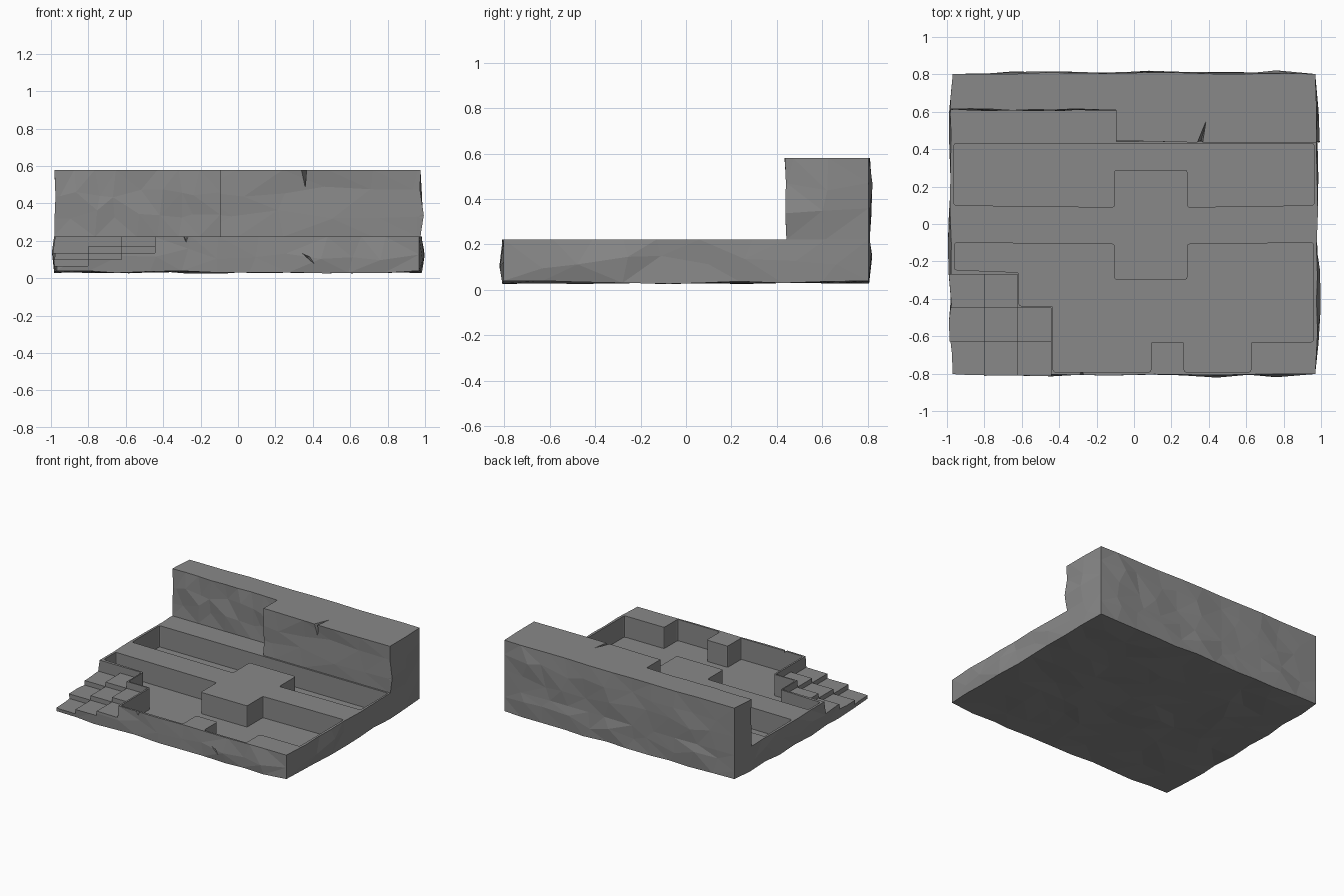
import bpy, bmesh, random
from mathutils import Vector

random.seed(7)
if "Cube" in bpy.data.objects:
    bpy.data.objects.remove(bpy.data.objects["Cube"], do_unlink=True)

stone = bpy.data.materials.new("grey stone")
stone.use_nodes = True
GREY = (0.25, 0.25, 0.25, 1)
stone.diffuse_color = GREY
stone.node_tree.nodes["Principled BSDF"].inputs["Base Color"].default_value = GREY

FLOOR, DECK, TOP = 0.06, 0.222, 0.58


def to_object(name, bm):
    bmesh.ops.recalc_face_normals(bm, faces=bm.faces)
    mesh = bpy.data.meshes.new(name)
    bm.to_mesh(mesh)
    bm.free()
    obj = bpy.data.objects.new(name, mesh)
    bpy.context.collection.objects.link(obj)
    mesh.materials.append(stone)
    return obj


def box_bm(lo, hi):
    bm = bmesh.new()
    bmesh.ops.create_cube(bm, size=1)
    lo, hi = Vector(lo), Vector(hi)
    for v in bm.verts:
        v.co = (lo + hi) / 2 + v.co * (hi - lo)
    return bm


def slice_bm(bm, axis, places):
    normal = [0, 0, 0]
    normal[axis] = 1
    for p in places:
        point = [0, 0, 0]
        point[axis] = p
        geom = bm.verts[:] + bm.edges[:] + bm.faces[:]
        bmesh.ops.bisect_plane(bm, geom=geom, plane_co=point, plane_no=normal)


def steps(a, b, n):
    return [a + (b - a) * i / n for i in range(1, n)]


def prism(name, outline, z0, z1, round_by=0.012):
    """Upright prism with slightly eased vertical corners."""
    bm = bmesh.new()
    face = bm.faces.new([bm.verts.new((x, y, z0)) for x, y in outline])
    out = bmesh.ops.extrude_face_region(bm, geom=[face])
    for v in out["geom"]:
        if isinstance(v, bmesh.types.BMVert):
            v.co.z = z1
    upright = [e for e in bm.edges if abs(e.verts[0].co.z - e.verts[1].co.z) > 0.01]
    bmesh.ops.bevel(bm, geom=upright, offset=round_by, segments=2, profile=0.5, affect='EDGES')
    return to_object(name, bm)


def hull(name, points):
    bm = bmesh.new()
    for p in points:
        bm.verts.new(p)
    bmesh.ops.convex_hull(bm, input=bm.verts)
    return to_object(name, bm)


def carve(body, cutter):
    mod = body.modifiers.new("carve", 'BOOLEAN')
    mod.operation, mod.solver, mod.object = 'DIFFERENCE', 'EXACT', cutter
    bpy.context.view_layer.objects.active = body
    bpy.ops.object.modifier_apply(modifier=mod.name)
    bpy.data.objects.remove(cutter, do_unlink=True)


# Rough stone block: sliced into a grid, then its sides and underside are jittered
HX, HY, Z0 = 0.975, 0.802, 0.04
bm = box_bm((-HX, -HY, Z0), (HX, HY, TOP))
slice_bm(bm, 0, steps(-HX, HX, 11))
slice_bm(bm, 1, steps(-HY, HY, 9))
slice_bm(bm, 2, [0.13, DECK, 0.34, 0.46])
for v in bm.verts:
    x, y, z = v.co
    on_x, on_y = abs(x) > HX - 0.001, abs(y) > HY - 0.001
    on_top, on_base = z > TOP - 0.001, z < Z0 + 0.001
    bulge = 0.4 if on_top or on_base or abs(z - DECK) < 0.01 else 1
    if on_x and on_y:
        v.co.x -= 0.006 * (1 if x > 0 else -1)
    elif on_x:
        v.co.x += random.uniform(-0.002, 0.022) * bulge * (1 if x > 0 else -1)
    elif on_y:
        v.co.y += random.uniform(-0.002, 0.020) * bulge * (1 if y > 0 else -1)
    if on_base:
        v.co.z -= 0 if on_x and on_y else random.uniform(0, 0.014)
        if (Vector((x, y)) - Vector((-0.7, 0.17))).length < 0.1:
            v.co.z = 0
    elif not on_top and abs(z - DECK) > 0.01:
        v.co.z += random.uniform(-0.035, 0.035)
    if not on_x:
        v.co.x += random.uniform(-0.04, 0.04)
    if not on_y:
        v.co.y += random.uniform(-0.04, 0.04)
bmesh.ops.triangulate(bm, faces=bm.faces)
body = to_object("stone_terrain", bm)


# Space above the deck, with a rough face left on the thick and thin walls
def wall_cutter(x0, x1, y1):
    bm = box_bm((x0, -1.2, DECK), (x1, y1, 0.8))
    slice_bm(bm, 0, steps(x0, x1, 10))
    slice_bm(bm, 2, [0.34, 0.46, TOP])
    for v in bm.verts:
        if v.co.y > 0 and v.co.z > DECK + 0.01:
            v.co.y += random.uniform(-0.009, 0.007)
            if v.co.z < 0.5 and x0 + 0.01 < v.co.x < x1 - 0.01:
                v.co.x += random.uniform(-0.04, 0.04)
                v.co.z += random.uniform(-0.03, 0.03)
    bmesh.ops.triangulate(bm, faces=bm.faces)
    return to_object("wall_cutter", bm)


carve(body, wall_cutter(-1.2, 1.2, 0.442))
carve(body, wall_cutter(-1.21, -0.095, 0.612))

# Sunken channels either side of the cross-shaped walkway
P0, P1 = -0.105, 0.285
carve(body, prism("back_channel", [
    (-0.963, 0.43), (-0.963, 0.1), (P0, 0.09), (P0, 0.29),
    (P1, 0.29), (P1, 0.09), (0.963, 0.1), (0.963, 0.43)], FLOOR, 0.3))
carve(body, prism("front_channel", [
    (-0.96, -0.1), (-0.96, -0.245), (-0.615, -0.258), (-0.615, -0.438),
    (-0.432, -0.438), (-0.432, -0.792), (0.09, -0.792), (0.09, -0.63),
    (0.268, -0.63), (0.268, -0.792), (0.625, -0.792), (0.625, -0.63),
    (0.96, -0.63), (0.96, -0.1), (P1, -0.108), (P1, -0.298),
    (P0, -0.298), (P0, -0.108)], FLOOR, 0.3))

# Corner stairs: each tread is one level higher per cell away from the corner
CELL = 0.179
for i in range(3):
    for j in range(3):
        if i + j < 4:
            x1, y1 = -0.982 + CELL * (i + 1), -0.806 + CELL * (j + 1)
            z = 0.065 + 0.035 * (i + j)
            carve(body, to_object("tread_cutter", box_bm((-1.2, -1.2, z), (x1, y1, 0.4))))

# Cracks and chips
carve(body, hull("wall_crack", [(0.325, 0.41, 0.6), (0.365, 0.41, 0.6),
                                (0.39, 0.57, 0.6), (0.35, 0.41, 0.45)]))
carve(body, hull("rim_notch", [(-0.31, -0.84, 0.235), (-0.25, -0.84, 0.235),
                               (-0.275, -0.84, 0.15), (-0.28, -0.77, 0.235)]))
carve(body, hull("front_crack", [(0.29, -0.84, 0.18), (0.46, -0.84, 0.03),
                                 (0.40, -0.84, 0.12), (0.37, -0.80, 0.11)]))
carve(body, hull("corner_chip", [(-1.03, 0.75, 0.6), (-0.93, 0.85, 0.6),
                                 (-1.03, 0.85, 0.6), (-1.0, 0.83, 0.2)]))
